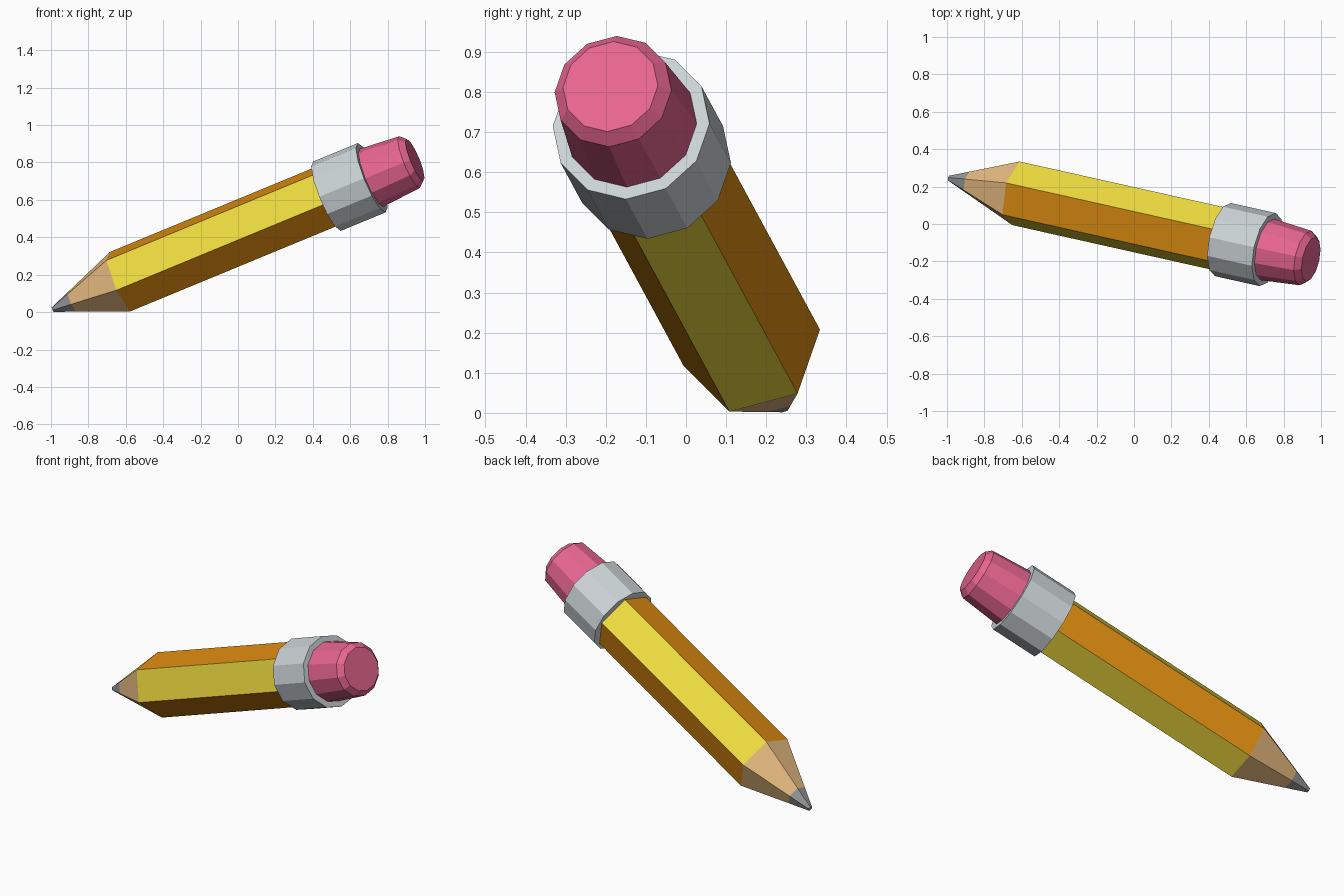
import bpy, bmesh
from math import cos, sin, radians, tau
from mathutils import Vector, Matrix

if "Cube" in bpy.data.objects:
    bpy.data.objects.remove(bpy.data.objects["Cube"])

# Pencil frame: local z runs along the pencil, origin at the sharpened shoulder
axis = Vector((1, -0.2235, 0.413)).normalized()
side = Vector((-0.017, -0.169, -0.044))          # towards one hexagon corner
side = (side - axis * side.dot(axis)).normalized()
up = axis.cross(side)
frame = Matrix((side, up, axis)).transposed().to_4x4()
frame.translation = (-0.631, 0.164, 0.1625)


def material(name, rgb):
    m = bpy.data.materials.new(name)
    m.diffuse_color = (*rgb, 1)
    m.use_nodes = True
    m.node_tree.nodes["Principled BSDF"].inputs["Base Color"].default_value = m.diffuse_color
    return m


def loft(name, profile, sides, mats, phase=0.0, start_cap=False, end_cap=False):
    """Flat-faced tube through (distance along axis, radius) rings."""
    bm = bmesh.new()
    rings = []
    for z, r in profile:
        rings.append([bm.verts.new((r * cos(phase + tau * k / sides),
                                    r * sin(phase + tau * k / sides), z))
                      for k in range(sides)])
    for a, b in zip(rings, rings[1:]):
        for k in range(sides):
            n = (k + 1) % sides
            f = bm.faces.new((a[k], a[n], b[n], b[k]))
            f.material_index = k % len(mats)
    if start_cap:
        bm.faces.new(rings[0][::-1])
    if end_cap:
        bm.faces.new(rings[-1])
    me = bpy.data.meshes.new(name)
    bm.to_mesh(me)
    bm.free()
    for m in mats:
        me.materials.append(m)
    ob = bpy.data.objects.new(name, me)
    ob.matrix_world = frame
    bpy.context.collection.objects.link(ob)
    return ob


yellow = material("yellow_paint", (0.86, 0.72, 0.05))
orange = material("orange_paint", (0.72, 0.26, 0.005))
wood = material("wood", (0.80, 0.50, 0.22))
graphite = material("graphite", (0.30, 0.30, 0.31))
metal = material("metal", (0.60, 0.65, 0.67))
rubber = material("pink_rubber", (0.80, 0.13, 0.28))

R = 0.177
half = radians(15)

# Hexagonal painted shaft with alternating stripes
loft("shaft", [(0, R), (1.26, R)], 6, [orange, yellow])
# Sharpened wood and graphite point
loft("sharpened_wood", [(-0.282, 0.061), (0, R)], 6, [wood])
loft("lead_tip", [(-0.397, 0.014), (-0.282, 0.061)], 6, [graphite], start_cap=True)
# Twelve-sided metal band
loft("metal_band", [(1.223, 0.2), (1.487, 0.2)], 12, [metal], half, True, True)
# Tapered eraser with bevelled end
loft("eraser", [(1.48, 0.168), (1.71, 0.149), (1.742, 0.121)], 12, [rubber], half,
     end_cap=True)
